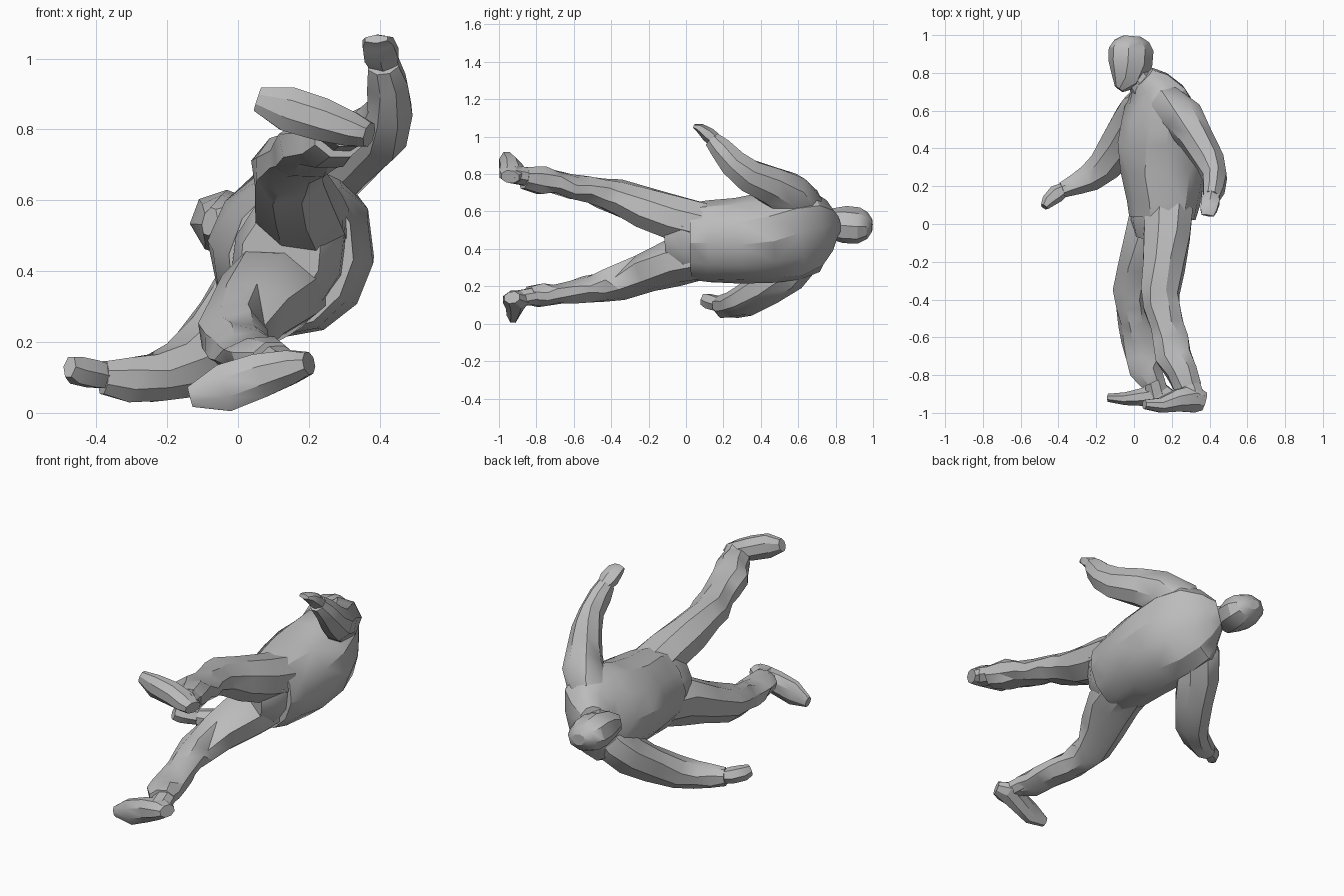
import bpy, bmesh, math, random
from mathutils import Vector

random.seed(4)
cube = bpy.data.objects.get("Cube")
if cube:
    bpy.data.objects.remove(cube, do_unlink=True)

grey = bpy.data.materials.new("plain grey")
grey.use_nodes = True
COLOUR = (0.5, 0.5, 0.5, 1)
grey.diffuse_color = COLOUR
grey.node_tree.nodes["Principled BSDF"].inputs["Base Color"].default_value = COLOUR

SIDE = Vector((0.35, 0, 0.94))   # the body lies on its side: shoulder-to-shoulder axis


def loft(name, sections, ref, sides=8, fold=0.0):
    """Skin rings (x, y, z, half size along ref, half size across) along a path."""
    bm = bmesh.new()
    pts = [Vector(s[:3]) for s in sections]
    rings = []
    for i, (p, s) in enumerate(zip(pts, sections)):
        t = (pts[min(i + 1, len(pts) - 1)] - pts[max(i - 1, 0)]).normalized()
        across = t.cross(Vector(ref)).normalized()
        along = across.cross(t)
        ring = []
        for k in range(sides):
            w = math.tau * (k + 0.5) / sides
            co = p + along * math.cos(w) * s[3] * 1.05 + across * math.sin(w) * s[4] * 1.05
            if 0 < i < len(pts) - 1:
                co += Vector([random.uniform(-fold, fold) for _ in range(3)])
            ring.append(bm.verts.new(co))
        rings.append(ring)
    for a, b in zip(rings, rings[1:]):
        for k in range(sides):
            n = (k + 1) % sides
            bm.faces.new((a[k], a[n], b[n], b[k]))
    bm.faces.new(rings[0])
    bm.faces.new(rings[-1])
    if fold:
        bmesh.ops.triangulate(bm, faces=bm.faces[:])
    bmesh.ops.recalc_face_normals(bm, faces=bm.faces[:])
    mesh = bpy.data.meshes.new(name)
    bm.to_mesh(mesh)
    bm.free()
    mesh.materials.append(grey)
    obj = bpy.data.objects.new(name, mesh)
    bpy.context.collection.objects.link(obj)
    bpy.ops.object.select_all(action='DESELECT')
    obj.select_set(True)
    bpy.context.view_layer.objects.active = obj
    bpy.ops.object.shade_smooth_by_angle(angle=math.radians(30))
    return obj


# Jacket, from hem to collar
loft("jacket", [
    (0.15, 0.03, 0.44, 0.20, 0.165), (0.155, 0.12, 0.44, 0.215, 0.185),
    (0.155, 0.28, 0.445, 0.22, 0.215), (0.15, 0.45, 0.465, 0.235, 0.22),
    (0.14, 0.58, 0.485, 0.25, 0.19), (0.115, 0.68, 0.505, 0.225, 0.14),
    (0.08, 0.74, 0.52, 0.15, 0.10), (0.045, 0.775, 0.53, 0.08, 0.07)],
    SIDE, sides=12, fold=0.006)

# Hips joining the two legs
loft("hips", [(0.15, 0.10, 0.44, 0.17, 0.15), (0.14, 0.0, 0.445, 0.21, 0.15),
              (0.12, -0.09, 0.44, 0.14, 0.11)], SIDE, sides=10)

# Neck and head
loft("neck", [(0.07, 0.70, 0.52, 0.07, 0.075), (0.0, 0.80, 0.53, 0.06, 0.06)], SIDE)
loft("head", [
    (-0.08, 0.715, 0.54, 0.04, 0.025), (-0.04, 0.765, 0.535, 0.075, 0.085),
    (-0.02, 0.85, 0.53, 0.092, 0.115), (-0.015, 0.925, 0.525, 0.088, 0.117),
    (-0.012, 0.97, 0.525, 0.065, 0.09), (-0.01, 0.995, 0.525, 0.03, 0.045)], SIDE)

# Raised arm: sleeve and hand
loft("raised_sleeve", [
    (0.12, 0.655, 0.54, 0.08, 0.08), (0.18, 0.635, 0.63, 0.105, 0.10),
    (0.26, 0.555, 0.69, 0.105, 0.115), (0.33, 0.45, 0.74, 0.095, 0.105),
    (0.40, 0.33, 0.795, 0.08, 0.085), (0.425, 0.25, 0.86, 0.065, 0.072),
    (0.42, 0.185, 0.935, 0.057, 0.06), (0.41, 0.14, 0.985, 0.045, 0.045)],
    (1, 0, 0), fold=0.006)
loft("raised_hand", [
    (0.415, 0.17, 0.97, 0.035, 0.035), (0.405, 0.12, 1.01, 0.053, 0.038),
    (0.395, 0.075, 1.045, 0.048, 0.025), (0.39, 0.045, 1.055, 0.035, 0.012)],
    (1, 0, 0), sides=6)

# Lowered arm: sleeve and hand
loft("lowered_sleeve", [
    (0.09, 0.645, 0.46, 0.08, 0.08), (0.05, 0.62, 0.36, 0.11, 0.11),
    (0.0, 0.54, 0.275, 0.105, 0.115), (-0.07, 0.425, 0.19, 0.095, 0.105),
    (-0.15, 0.31, 0.12, 0.082, 0.092), (-0.23, 0.245, 0.095, 0.068, 0.075),
    (-0.31, 0.205, 0.093, 0.06, 0.058), (-0.38, 0.18, 0.10, 0.048, 0.042)],
    (0, 0, 1), fold=0.006)
loft("lowered_hand", [
    (-0.36, 0.19, 0.10, 0.035, 0.032), (-0.41, 0.16, 0.11, 0.042, 0.045),
    (-0.455, 0.12, 0.12, 0.042, 0.035), (-0.475, 0.09, 0.13, 0.032, 0.02)],
    (0, 0, 1), sides=6)

# Raised leg: trouser and shoe
loft("raised_trouser", [
    (0.185, 0.08, 0.53, 0.12, 0.13), (0.175, -0.06, 0.57, 0.12, 0.13),
    (0.15, -0.22, 0.625, 0.11, 0.115), (0.135, -0.36, 0.675, 0.092, 0.10),
    (0.14, -0.44, 0.69, 0.085, 0.098), (0.17, -0.53, 0.72, 0.066, 0.088),
    (0.19, -0.61, 0.725, 0.066, 0.10), (0.215, -0.70, 0.755, 0.062, 0.10),
    (0.255, -0.78, 0.765, 0.072, 0.088), (0.285, -0.865, 0.78, 0.06, 0.075)],
    (0, 0, 1), fold=0.011)
loft("raised_shoe", [
    (0.37, -0.94, 0.785, 0.05, 0.035), (0.32, -0.925, 0.80, 0.075, 0.05),
    (0.23, -0.935, 0.83, 0.06, 0.063), (0.14, -0.96, 0.858, 0.04, 0.065),
    (0.055, -0.955, 0.885, 0.025, 0.035)], (0, 1, 0))
loft("raised_ankle", [(0.28, -0.82, 0.78, 0.05, 0.06),
                      (0.31, -0.93, 0.80, 0.05, 0.07)], (0, 0, 1))

# Lower leg: trouser and shoe
loft("lower_trouser", [
    (0.12, 0.08, 0.355, 0.12, 0.14), (0.085, -0.06, 0.33, 0.125, 0.135),
    (0.03, -0.22, 0.275, 0.105, 0.115), (-0.01, -0.36, 0.22, 0.092, 0.095),
    (-0.01, -0.44, 0.20, 0.085, 0.09), (0.01, -0.53, 0.185, 0.066, 0.085),
    (0.025, -0.61, 0.17, 0.06, 0.092), (0.045, -0.70, 0.155, 0.055, 0.085),
    (0.065, -0.77, 0.15, 0.06, 0.085), (0.10, -0.84, 0.15, 0.05, 0.065)],
    (0, 0, 1), fold=0.011)
loft("lower_shoe", [
    (0.20, -0.93, 0.14, 0.045, 0.032), (0.15, -0.91, 0.13, 0.07, 0.05),
    (0.06, -0.915, 0.105, 0.05, 0.065), (-0.04, -0.925, 0.07, 0.035, 0.07),
    (-0.135, -0.92, 0.045, 0.022, 0.03)], (0, 1, 0))
loft("lower_ankle", [(0.10, -0.80, 0.15, 0.045, 0.055),
                     (0.13, -0.92, 0.13, 0.045, 0.06)], (0, 0, 1))
